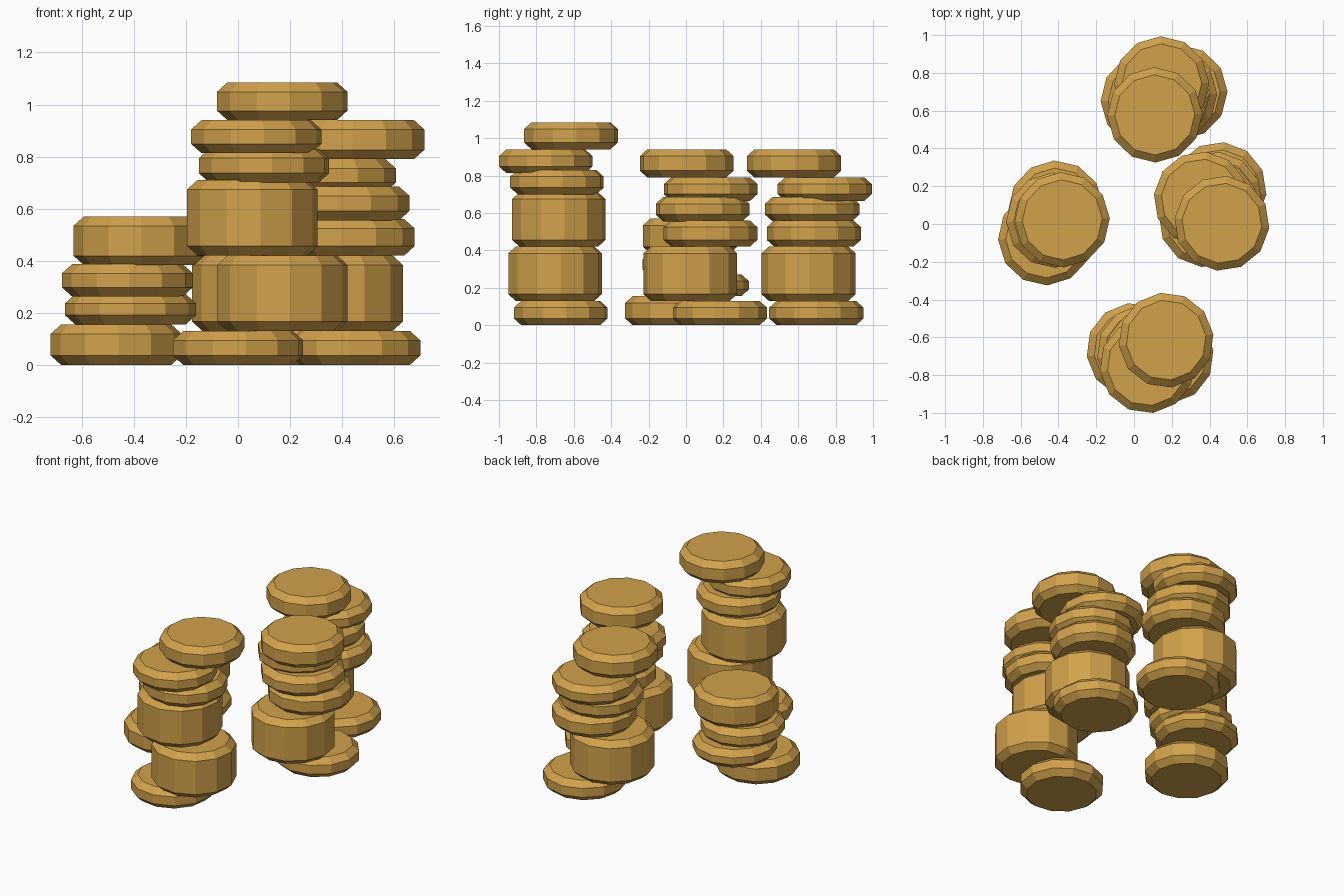
import bpy, math
from mathutils import Matrix

if "Cube" in bpy.data.objects:
    bpy.data.objects.remove(bpy.data.objects["Cube"])

R, INNER, CH = 0.252, 0.212, 0.036   # coin radius, flat face radius, rim chamfer height
SIDES = 12

gold = bpy.data.materials.new("gold")
gold.diffuse_color = (0.64, 0.36, 0.07, 1)
gold.use_nodes = True
gold.node_tree.nodes["Principled BSDF"].inputs["Base Color"].default_value = gold.diffuse_color


def coin(name, x, y, z0, z1, phase):
    """Chamfered twelve-sided disc, flat shaded."""
    profile = [(INNER, z0), (R, z0 + CH), (R, z1 - CH), (INNER, z1)]
    verts, faces = [], []
    for r, z in profile:
        for i in range(SIDES):
            a = phase + 2 * math.pi * i / SIDES
            verts.append((x + r * math.cos(a), y + r * math.sin(a), z))
    for k in range(len(profile) - 1):
        for i in range(SIDES):
            j = (i + 1) % SIDES
            b = k * SIDES
            faces.append((b + i, b + j, b + SIDES + j, b + SIDES + i))
    faces.append(tuple(reversed(range(SIDES))))
    faces.append(tuple(range(3 * SIDES, 4 * SIDES)))
    me = bpy.data.meshes.new(name)
    me.from_pydata(verts, [], faces)
    me.materials.append(gold)
    ob = bpy.data.objects.new(name, me)
    bpy.context.collection.objects.link(ob)


def stack(name, origin, turn, offsets, heights, phase):
    """Pile of coins whose offsets are turned about the bottom coin."""
    t = math.radians(turn)
    c, s = math.cos(t), math.sin(t)
    for i, ((dx, dy), (z0, z1)) in enumerate(zip(offsets, heights)):
        coin(f"{name}_coin_{i + 1}", origin[0] + c * dx - s * dy,
             origin[1] + s * dx + c * dy, z0, z1, t + math.radians(phase))


# Shared sliding pattern of the three tall stacks
slide = [(0, 0), (0.17, -0.03), (0.055, -0.01), (0.10, -0.02), (0.07, -0.08), (0.17, 0.055)]
tall = [(0, 0.13), (0.13, 0.42), (0.42, 0.71), (0.70, 0.83), (0.813, 0.94), (0.94, 1.085)]
medium = [(0, 0.13), (0.13, 0.42), (0.42, 0.56), (0.555, 0.685), (0.665, 0.79), (0.79, 0.94)]

stack("front_stack", (0.0, -0.67), 0, slide, tall, 7)
stack("right_stack", (0.45, 0.182), -103, slide, medium, 7)
stack("back_stack", (0.243, 0.697), -156, slide, medium, 7)

# Short stack on the left
stack("left_stack", (-0.468, -0.073), 0,
      [(0, 0), (0.055, 0.157), (0.043, 0.093), (0.088, 0.095)],
      [(0, 0.155), (0.155, 0.272), (0.262, 0.387), (0.383, 0.57)], 2)
